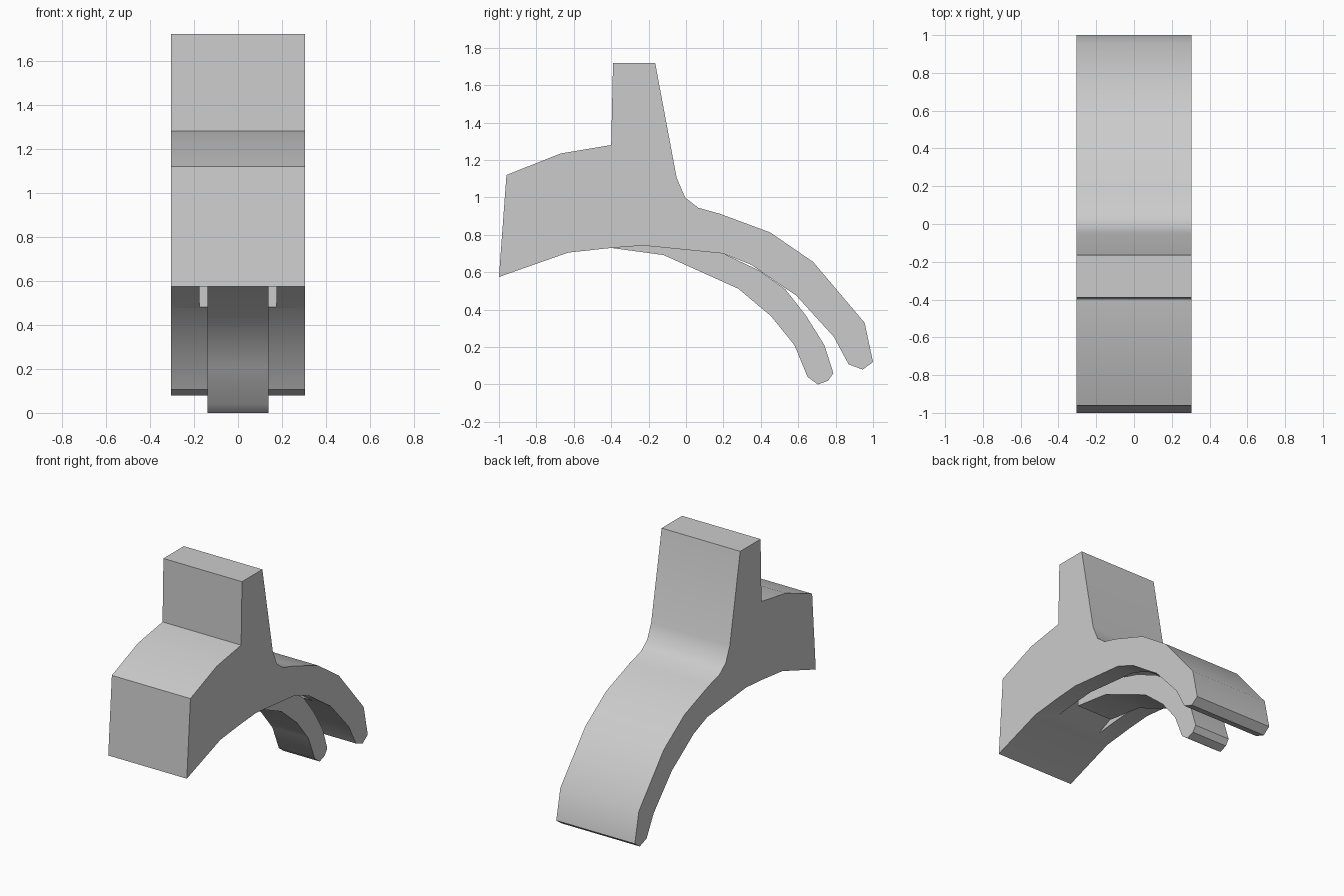
import bpy, bmesh, math

if "Cube" in bpy.data.objects:
    bpy.data.objects.remove(bpy.data.objects["Cube"])


def extrude_profile(name, points, half_width):
    """Extrude a (y, z) outline symmetrically along x."""
    bm = bmesh.new()
    face = bm.faces.new([bm.verts.new((-half_width, y, z)) for y, z in points])
    out = bmesh.ops.extrude_face_region(bm, geom=[face])
    moved = [v for v in out["geom"] if isinstance(v, bmesh.types.BMVert)]
    bmesh.ops.translate(bm, verts=moved, vec=(2 * half_width, 0, 0))
    bmesh.ops.recalc_face_normals(bm, faces=bm.faces)
    mesh = bpy.data.meshes.new(name)
    bm.to_mesh(mesh)
    bm.free()
    obj = bpy.data.objects.new(name, mesh)
    bpy.context.collection.objects.link(obj)
    return obj


def activate(obj):
    bpy.ops.object.select_all(action='DESELECT')
    obj.select_set(True)
    bpy.context.view_layer.objects.active = obj


# Arched body with upright tab
body = extrude_profile("arched_body", [
    (-1, .575), (-.96, 1.12), (-.67, 1.235), (-.4, 1.28), (-.39, 1.72),
    (-.165, 1.72), (-.05, 1.105), (-.005, 1.0), (.065, .945), (.18, .913),
    (.45, .813), (.68, .655), (.955, .33), (1, .12), (.945, .08),
    (.87, .107), (.79, .255), (.59, .475), (.53, .515), (.35, .64),
    (.2, .7), (-.23, .743), (-.4, .73), (-.63, .705)], .304)

# Slot in the underside that gives the tongue clearance
cutter = extrude_profile("slot_cutter", [
    (-.61, .69), (-.4, .79), (-.1, .83), (.15, .82), (.38, .74),
    (.58, .60), (.58, .3), (-.61, .5)], .175)
cutter.hide_render = True
slot = body.modifiers.new("slot", 'BOOLEAN')
slot.object = cutter
slot.operation = 'DIFFERENCE'
slot.solver = 'EXACT'
activate(body)
bpy.ops.object.modifier_apply(modifier=slot.name)
bpy.data.objects.remove(cutter, do_unlink=True)

# Curved spring tongue, rooted in the slot
tongue = extrude_profile("spring_tongue", [
    (-.4, .73), (-.12, .692), (.28, .512), (.455, .365), (.58, .21),
    (.65, .04), (.705, 0), (.76, .02), (.788, .06), (.74, .21),
    (.64, .37), (.53, .51), (.39, .61), (.2, .7), (0, .76),
    (-.2, .83), (-.4, .80)], .139)

for part in (body, tongue):
    activate(part)
    bpy.ops.object.shade_smooth_by_angle(angle=math.radians(32))
